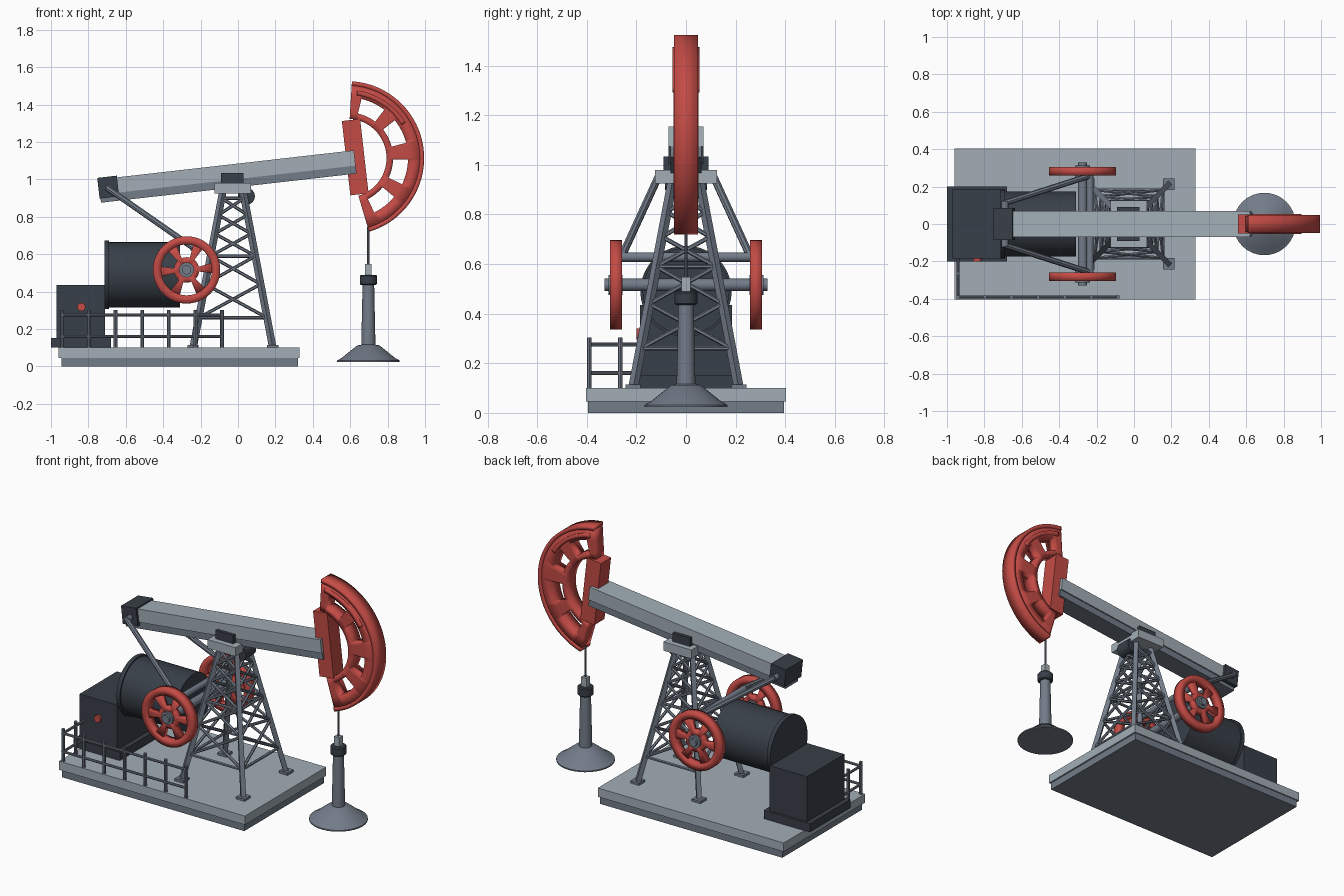
import bpy, bmesh
from math import radians, sin, cos, tau
from mathutils import Matrix, Vector

if "Cube" in bpy.data.objects:
    bpy.data.objects.remove(bpy.data.objects["Cube"])


def material(name, r, g, b):
    m = bpy.data.materials.new(name)
    m.diffuse_color = (r, g, b, 1)
    m.use_nodes = True
    m.node_tree.nodes["Principled BSDF"].inputs["Base Color"].default_value = m.diffuse_color
    return m


LIGHT = material("light_grey", 0.36, 0.42, 0.47)
MID = material("mid_grey", 0.17, 0.20, 0.25)
DARK = material("dark_grey", 0.04, 0.05, 0.065)
RED = material("red", 0.55, 0.07, 0.06)


def finish(name, bm, mat, matrix=None):
    bmesh.ops.recalc_face_normals(bm, faces=bm.faces)
    me = bpy.data.meshes.new(name)
    bm.to_mesh(me)
    bm.free()
    me.materials.append(mat)
    ob = bpy.data.objects.new(name, me)
    bpy.context.collection.objects.link(ob)
    if matrix is not None:
        ob.matrix_world = matrix
    return ob


def box(name, x, y, z, mat, matrix=None):
    """Box from (min, max) ranges."""
    bm = bmesh.new()
    bmesh.ops.create_cube(bm, size=1)
    for v in bm.verts:
        v.co = [r[0] + (c + 0.5) * (r[1] - r[0]) for c, r in zip(v.co, (x, y, z))]
    return finish(name, bm, mat, matrix)


def add_bar(bm, a, b, r, n=8):
    a, b = Vector(a), Vector(b)
    d = b - a
    m = Matrix.Translation((a + b) / 2) @ d.to_track_quat('Z', 'Y').to_matrix().to_4x4()
    if n == 4:
        m = m @ Matrix.Rotation(tau / 8, 4, 'Z')
    bmesh.ops.create_cone(bm, cap_ends=True, segments=n, radius1=r, radius2=r,
                          depth=d.length, matrix=m)


def bars(name, pairs, r, mat, n=8):
    bm = bmesh.new()
    for a, b in pairs:
        add_bar(bm, a, b, r, n)
    return finish(name, bm, mat)


def lathe(name, profile, centre, mat, n=32):
    bm = bmesh.new()
    rings = [[bm.verts.new((r * cos(tau * i / n), r * sin(tau * i / n), z)) for i in range(n)]
             for r, z in profile]
    for p, q in zip(rings, rings[1:]):
        for i in range(n):
            bm.faces.new((p[i], p[(i + 1) % n], q[(i + 1) % n], q[i]))
    bm.faces.new(rings[0])
    bm.faces.new(rings[-1])
    return finish(name, bm, mat, Matrix.Translation(centre))


def arc_plate(name, radii, a0, a1, n, keep, width, mat, matrix):
    """Plate in the xz plane made of polar cells, some left open as windows."""
    bm = bmesh.new()
    for i in range(n):
        t, u = (radians(a0 + (a1 - a0) * k / n) for k in (i, i + 1))
        for j, (p, q) in enumerate(zip(radii, radii[1:])):
            if keep(i, j):
                bm.faces.new([bm.verts.new((r * cos(a), 0, r * sin(a)))
                              for r, a in ((p, t), (q, t), (q, u), (p, u))])
    bmesh.ops.remove_doubles(bm, verts=bm.verts, dist=1e-5)
    ob = finish(name, bm, mat, matrix)
    mod = ob.modifiers.new("thickness", 'SOLIDIFY')
    mod.thickness, mod.offset = width, 0
    return ob


def solid(i, j):
    return True


# Base slab
box("base_lower", (-0.945, 0.32), (-0.395, 0.395), (0, 0.05), MID)
box("base_upper", (-0.96, 0.33), (-0.403, 0.403), (0.045, 0.10), LIGHT)

# Lattice tower
TX = -0.027


def corner(sx, sy, z):
    h = 0.213 + (0.055 - 0.213) * (z - 0.1) / 0.83
    return (TX + sx * h, sy * h, z)


signs = [(-1, -1), (1, -1), (1, 1), (-1, 1)]
levels = [0.26, 0.44, 0.59, 0.71, 0.81, 0.90]
bars("tower_legs", [(corner(*s, 0.1), corner(*s, 0.94)) for s in signs], 0.02, MID, 4)
braces = []
for s, t in zip(signs, signs[1:] + signs[:1]):
    for lo, hi in zip(levels, levels[1:]):
        braces += [(corner(*s, lo), corner(*t, hi)), (corner(*t, lo), corner(*s, hi))]
    braces += [(corner(*s, z), corner(*t, z)) for z in (levels[0], levels[2], levels[-1])]
bars("tower_braces", braces, 0.009, MID, 6)
for s in signs:
    x, y, z = corner(*s, 0.1)
    box("tower_foot", (x - 0.03, x + 0.03), (y - 0.03, y + 0.03), (0.1, 0.115), MID)
box("tower_cap", (-0.125, 0.07), (-0.125, 0.125), (0.925, 0.98), LIGHT)
box("beam_saddle", (-0.092, 0.03), (-0.09, 0.09), (0.97, 1.033), DARK)
bars("saddle_bearing", [((0.045, -0.05, 0.91), (0.045, 0.05, 0.91))], 0.046, DARK, 16)

# Walking beam, in a tilted frame centred on the head arc
TILT = Matrix.Translation((0.584, 1 - 1, 1.114)) @ Matrix.Rotation(radians(-6.5), 4, 'Y')
box("beam_upper", (-1.27, 0.04), (-0.07, 0.07), (-0.045, 0.037), LIGHT, TILT)
box("beam_lower", (-1.335, 0.04), (-0.062, 0.062), (-0.088, -0.045), MID, TILT)
box("beam_end_cap", (-1.34, -1.235), (-0.085, 0.085), (-0.065, 0.046), DARK, TILT)

# Horse head: windowed arc, thicker rim, raised strips and back plate


def head_cell(i, j):
    a = abs(-80 + 2 * (i + 0.5))
    return not (j == 1 and (8 < a < 32 or 46 < a < 70))


arc_plate("head_web", (0.21, 0.245, 0.325, 0.392), -80, 80, 80, head_cell, 0.084, RED, TILT)
arc_plate("head_rim", (0.388, 0.411), -80, 80, 80, solid, 0.096, RED, TILT)
arc_plate("head_strip", (0.34, 0.365), 25, 75, 25, solid, 0.108, RED, TILT)
box("head_back_plate", (-0.006, 0.092), (-0.05, 0.05), (-0.2, 0.2), RED, TILT)

# Crank wheels, axle and arms
WX, WZ = -0.275, 0.516
for side in (-1, 1):
    m = Matrix.Translation((WX, side * 0.282, WZ))
    arc_plate("wheel_rim", (0.136, 0.18), 0, 360, 48, solid, 0.048, RED, m)
    arc_plate("wheel_spokes", (0.025, 0.068, 0.14), 0, 360, 48,
              lambda i, j: j == 0 or i % 8 in (0, 1, 7), 0.034, RED, m)
    bars("wheel_hub", [((WX, side * 0.255, WZ), (WX, side * 0.312, WZ))], 0.04, MID, 24)
    bars("pitman_arm", [((-0.70, side * 0.11, 0.955), (-0.24, side * 0.257, 0.635))],
         0.016, MID)
bars("crank_axle", [((WX, -0.328, WZ), (WX, 0.328, WZ))], 0.025, MID, 20)
bars("crank_pin_bar", [((-0.235, -0.262, 0.628), (-0.235, 0.262, 0.628))], 0.019, MID, 16)
bars("equalizer_bar", [((-0.69, -0.12, 0.952), (-0.69, 0.12, 0.952))], 0.018, MID, 12)

# Motor drum and control cabinet
bars("motor_drum", [((-0.70, 0, 0.49), (-0.31, 0, 0.49))], 0.175, DARK, 40)
bars("motor_flange", [((-0.715, 0, 0.49), (-0.69, 0, 0.49))], 0.184, DARK, 40)
box("cabinet", (-0.97, -0.71), (-0.185, 0.185), (0.1, 0.435), DARK)
box("cabinet_plinth", (-1.0, -0.68), (-0.2, 0.2), (0.1, 0.153), DARK)
bars("cabinet_button", [((-0.838, -0.2, 0.318), (-0.838, -0.18, 0.318))], 0.022, RED, 20)

# Safety railing along the front and part of the left side
posts = [(-0.94 + i * 0.1425, -0.39) for i in range(7)] + [(-0.94, -0.265)]
bars("rail_posts", [((x, y, 0.1), (x, y, 0.303)) for x, y in posts], 0.01, MID)
rails = []
for z in (0.16, 0.275):
    rails += [((-0.948, -0.39, z), (-0.078, -0.39, z)), ((-0.94, -0.395, z), (-0.94, -0.185, z))]
bars("rails", rails, 0.008, MID)

# Wellhead and polished rod
WELL = (0.697, 0, 0)
lathe("wellhead_base", [(0.167, 0.024), (0.167, 0.032), (0.142, 0.046), (0.06, 0.112),
                        (0.038, 0.116), (0.031, 0.44)], WELL, MID)
lathe("wellhead_collar", [(0.04, 0.435), (0.046, 0.441), (0.046, 0.484), (0.04, 0.49)],
      WELL, DARK)
box("rod_clamp", (0.679, 0.715), (-0.018, 0.018), (0.485, 0.547), LIGHT)
bars("polished_rod", [((0.697, 0, 0.53), (0.697, 0, 0.745))], 0.006, MID)

# Smooth round parts, keep edges sharp
for ob in bpy.context.scene.objects:
    ob.select_set(True)
    bpy.context.view_layer.objects.active = ob
bpy.ops.object.shade_smooth_by_angle(angle=radians(30))
